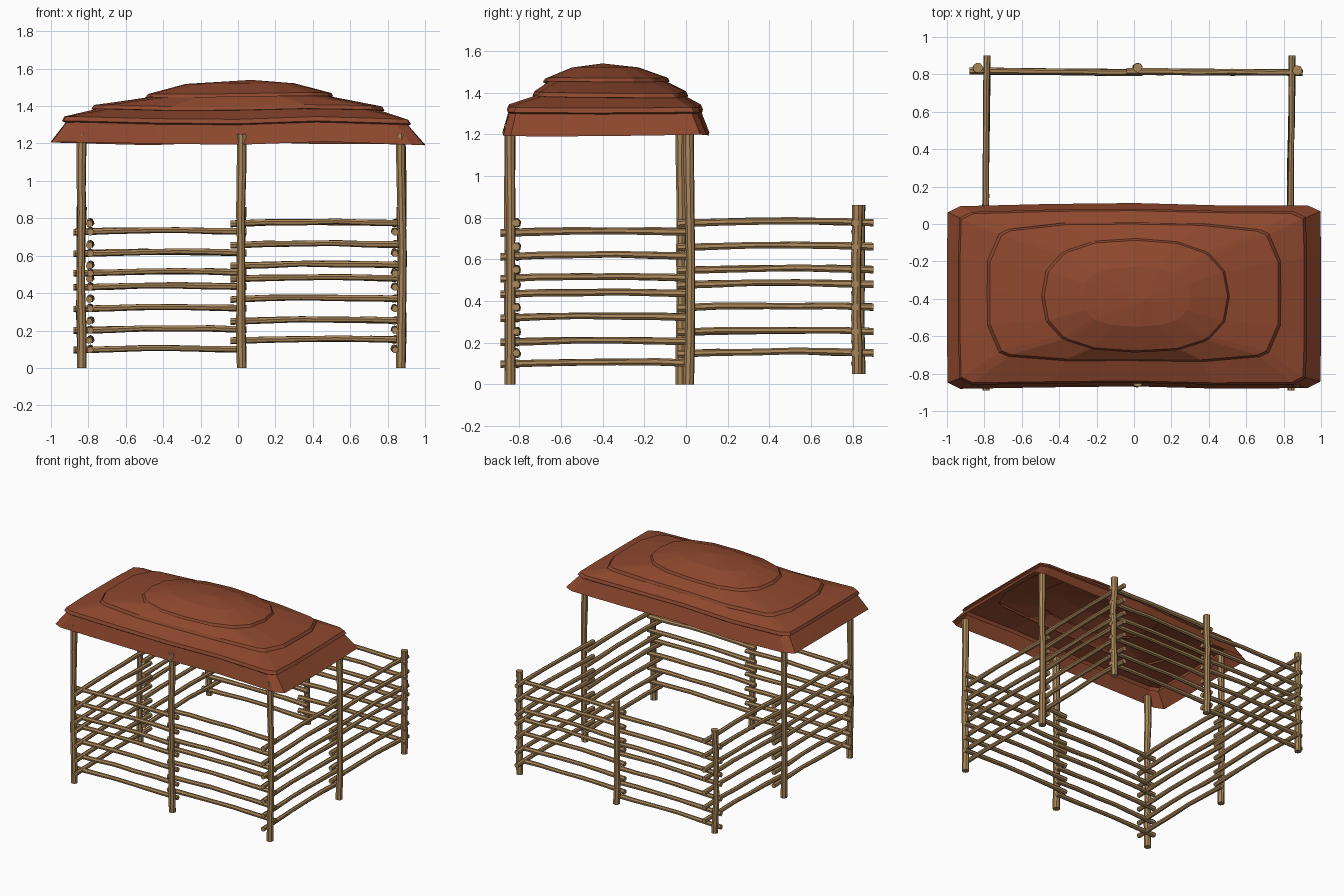
import bpy, bmesh, math, random
from mathutils import Vector

if "Cube" in bpy.data.objects:
    bpy.data.objects.remove(bpy.data.objects["Cube"])

random.seed(4)


def material(name, rgb):
    m = bpy.data.materials.new(name)
    m.diffuse_color = (*rgb, 1)
    m.use_nodes = True
    m.node_tree.nodes["Principled BSDF"].inputs["Base Color"].default_value = m.diffuse_color
    return m


WOOD = material("wood", (0.40, 0.24, 0.10))
ROOF = material("roof_clay", (0.27, 0.064, 0.027))


def finish(bm, name, mat):
    bmesh.ops.recalc_face_normals(bm, faces=bm.faces)
    me = bpy.data.meshes.new(name)
    bm.to_mesh(me)
    bm.free()
    me.materials.append(mat)
    ob = bpy.data.objects.new(name, me)
    bpy.context.collection.objects.link(ob)
    return ob


def bridge(bm, a, b):
    n = len(a)
    for i in range(n):
        bm.faces.new((a[i], a[(i + 1) % n], b[(i + 1) % n], b[i]))


def branch(bm, start, end, radius, bow, segs=5, sides=7):
    """Rough pole from start to end, bowed sideways by the vector bow."""
    start, end, bow = Vector(start), Vector(end), Vector(bow)
    axis = (end - start).normalized()
    u = axis.cross(Vector((0.3, 0.2, 1) if abs(axis.z) < 0.7 else (1, 0.2, 0))).normalized()
    v = axis.cross(u)
    prev = None
    for k in range(segs + 1):
        t = k / segs
        c = start.lerp(end, t) + bow * math.sin(math.pi * t)
        if 0 < k < segs:
            c += (u * random.uniform(-1, 1) + v * random.uniform(-1, 1)) * 0.003
        r = radius * (1 + 0.2 * abs(2 * t - 1) + random.uniform(-0.06, 0.06))
        ring = []
        for i in range(sides):
            a = 2 * math.pi * i / sides
            ring.append(bm.verts.new(c + (u * math.cos(a) + v * math.sin(a)) * r))
        if prev:
            bridge(bm, prev, ring)
        else:
            bm.faces.new(ring)
        prev = ring
    bm.faces.new(prev)


# Posts: tall ones carry the roof, short ones hold the back fence
posts = {
    "front_left_post": (-0.835, -0.843, 0, 1.25),
    "front_middle_post": (0.02, -0.845, 0, 1.25),
    "front_right_post": (0.87, -0.845, 0, 1.25),
    "middle_left_post": (-0.835, -0.025, 0, 1.25),
    "middle_right_post": (0.87, 0.012, 0, 1.25),
    "back_left_post": (-0.835, 0.835, 0.05, 0.86),
    "back_middle_post": (0.02, 0.835, 0.05, 0.86),
    "back_right_post": (0.873, 0.822, 0.05, 0.86),
}
for name, (x, y, z0, z1) in posts.items():
    bm = bmesh.new()
    bow = (random.uniform(-0.008, 0.008), random.uniform(-0.008, 0.008), 0)
    branch(bm, (x, y, z0), (x, y, z1), 0.022, bow, segs=6, sides=8)
    finish(bm, name, WOOD)

# Fence panels: seven rails each, neighbouring panels staggered in height
LOW = (0.10, 0.205, 0.32, 0.435, 0.51, 0.615, 0.73)
HIGH = (0.15, 0.253, 0.37, 0.48, 0.55, 0.66, 0.775)
panels = {
    "front_left_rails": ((-0.87, -0.81), (0.045, -0.81), LOW),
    "front_right_rails": ((-0.04, -0.81), (0.90, -0.815), HIGH),
    "back_left_rails": ((-0.88, 0.818), (0.045, 0.81), LOW),
    "back_right_rails": ((-0.04, 0.815), (0.90, 0.81), HIGH),
    "left_front_rails": ((-0.79, -0.89), (-0.79, 0.04), LOW),
    "left_back_rails": ((-0.795, -0.04), (-0.785, 0.90), HIGH),
    "right_front_rails": ((0.84, -0.89), (0.835, 0.04), LOW),
    "right_back_rails": ((0.835, -0.04), (0.845, 0.90), HIGH),
}
for name, (a, b, heights) in panels.items():
    bm = bmesh.new()
    for z in heights:
        branch(bm, (*a, z - 0.004), (*b, z), 0.0155, (0, 0, 0.009))
    finish(bm, name, WOOD)

# Roof: stacked outlines going from a cut-corner rectangle to an oval
ANGLES = [q * 90 + a for q in range(4) for a in (0, 25, 43, 47, 65)]


def outline(bm, x0, x1, y0, y1, z, n, wave):
    ring = []
    for deg in ANGLES:
        a = math.radians(deg)
        c, s = math.cos(a), math.sin(a)
        r = (abs(c) ** n + abs(s) ** n) ** (-1 / n)
        x = (x0 + x1) / 2 + (x1 - x0) / 2 * c * r
        y = (y0 + y1) / 2 + (y1 - y0) / 2 * s * r
        dz = wave * math.sin(5 * x + 2 * y + 1)
        dy = wave * math.cos(4 * x + 0.5) * 0.8
        ring.append(bm.verts.new((x, y + dy, z + dz)))
    return ring


layers = [  # x0, x1, y0, y1, z, squareness, waviness
    (-1.00, 1.00, -0.875, 0.105, 1.200, 30, 0.010),
    (-0.92, 0.91, -0.845, 0.065, 1.305, 30, 0.009),
    (-0.94, 0.925, -0.855, 0.075, 1.312, 24, 0.009),
    (-0.93, 0.91, -0.845, 0.065, 1.335, 24, 0.009),
    (-0.76, 0.76, -0.72, -0.01, 1.380, 6, 0.006),
    (-0.785, 0.785, -0.735, 0.005, 1.381, 6, 0.006),
    (-0.77, 0.77, -0.725, -0.005, 1.402, 6, 0.006),
    (-0.47, 0.48, -0.67, -0.10, 1.452, 2.6, 0.004),
    (-0.495, 0.51, -0.69, -0.08, 1.450, 2.6, 0.004),
    (-0.48, 0.50, -0.68, -0.09, 1.468, 2.6, 0.004),
    (-0.28, 0.30, -0.55, -0.23, 1.520, 2.6, 0.002),
]
bm = bmesh.new()
prev = None
for layer in layers:
    ring = outline(bm, *layer)
    if prev:
        bridge(bm, prev, ring)
    prev = ring
peak = bm.verts.new((0.07, -0.40, 1.54))
for i in range(len(prev)):
    bm.faces.new((prev[i], prev[(i + 1) % len(prev)], peak))
finish(bm, "layered_roof", ROOF)
